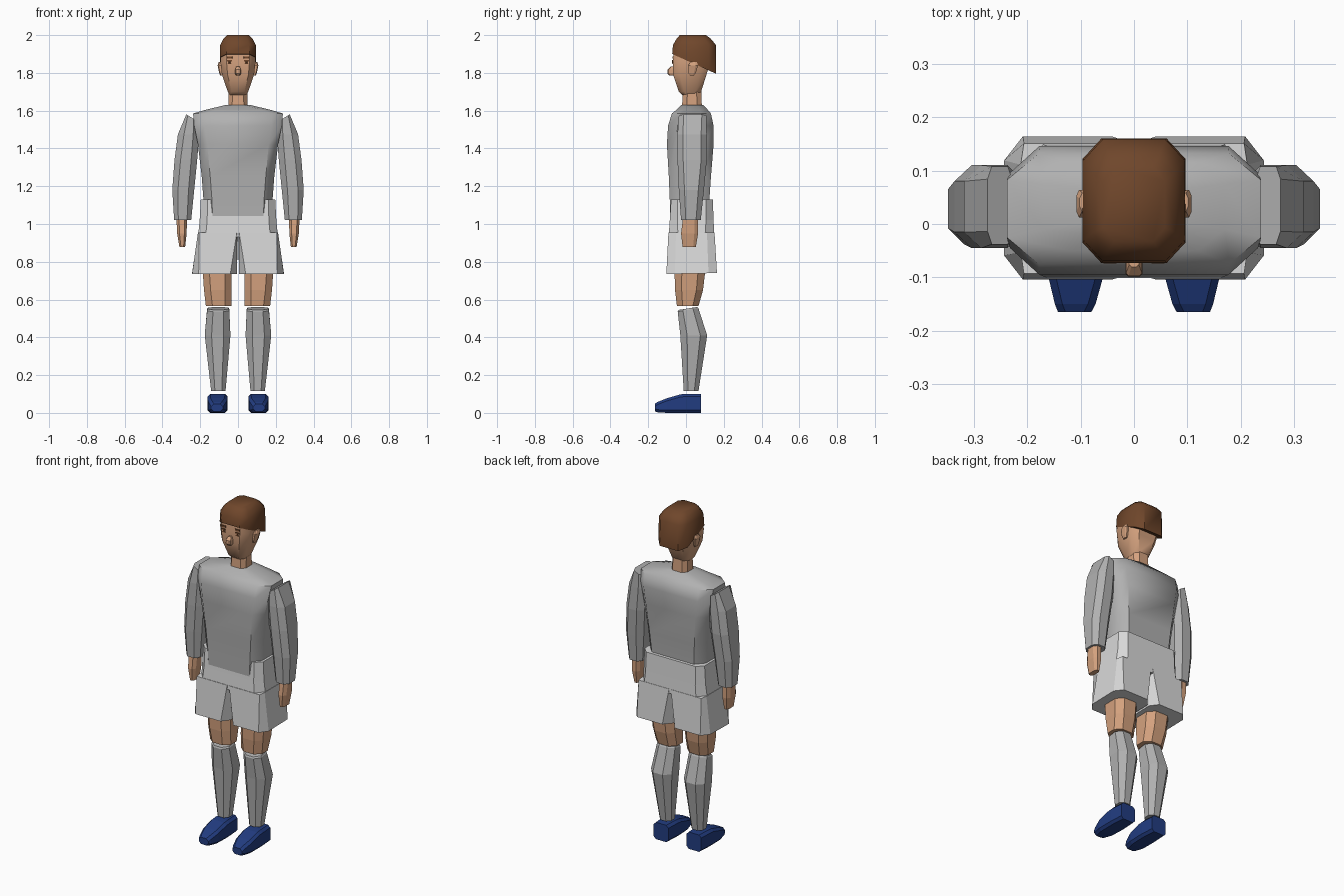
import bpy, bmesh, math


def material(name, rgb):
    m = bpy.data.materials.new(name)
    m.diffuse_color = (*rgb, 1.0)
    return m


SKIN = material("skin", (0.66, 0.36, 0.21))
HAIR = material("brown_hair", (0.16, 0.062, 0.024))
SHIRT = material("grey_cloth", (0.44, 0.44, 0.44))
SHORTS = material("light_grey_cloth", (0.69, 0.69, 0.69))
SHOE = material("blue_shoe", (0.016, 0.046, 0.22))


def ring(a0, a1, b0, b1, ca, cb):
    """Rectangle with cut corners, in two axes."""
    return [(a0 + ca, b0), (a1 - ca, b0), (a1, b0 + cb), (a1, b1 - cb),
            (a1 - ca, b1), (a0 + ca, b1), (a0, b1 - cb), (a0, b0 + cb)]


def skin_rings(name, rings, mat, smooth=None):
    """Closed surface through a stack of eight-sided rings."""
    bm = bmesh.new()
    loops = [[bm.verts.new(p) for p in r] for r in rings]
    for lo, hi in zip(loops, loops[1:]):
        for i in range(8):
            j = (i + 1) % 8
            bm.faces.new((lo[i], lo[j], hi[j], hi[i]))
    bm.faces.new(loops[0][::-1])
    bm.faces.new(loops[-1])
    bmesh.ops.recalc_face_normals(bm, faces=bm.faces)
    me = bpy.data.meshes.new(name)
    bm.to_mesh(me)
    bm.free()
    me.materials.append(mat)
    ob = bpy.data.objects.new(name, me)
    bpy.context.collection.objects.link(ob)
    if smooth:
        bpy.ops.object.select_all(action='DESELECT')
        ob.select_set(True)
        bpy.context.view_layer.objects.active = ob
        bpy.ops.object.shade_smooth_by_angle(angle=math.radians(smooth))
    return ob


def loft(name, rows, mat, s=1, smooth=None):
    """Rows: z, x0, x1, y0, y1, corner x, corner y, optional slope of z along y."""
    rings = []
    for z, x0, x1, y0, y1, ca, cb, *k in rows:
        k = k[0] if k else 0
        rings.append([(s * x, y, z + k * (y - y0))
                      for x, y in ring(x0, x1, y0, y1, ca, cb)])
    return skin_rings(name, rings, mat, smooth)


def centred(name, rows, mat, smooth=None):
    """Rows: z, half width, y0, y1, corner x, corner y, optional slope."""
    return loft(name, [(r[0], -r[1], *r[1:]) for r in rows], mat, 1, smooth)


def plate(name, x0, x1, z0, z1, y, s):
    loft(name, [(z, x0, x1, y, y + 0.005, 0.001, 0.001) for z in (z0, z1)], HAIR, s)


# Head, hair and neck
centred("head", [
    (1.68, 0.042, -0.015, 0.06, 0.015, 0.02),
    (1.70, 0.054, -0.038, 0.08, 0.02, 0.03),
    (1.79, 0.085, -0.068, 0.108, 0.03, 0.035),
    (1.86, 0.093, -0.070, 0.130, 0.032, 0.035),
    (1.93, 0.090, -0.064, 0.130, 0.032, 0.035)], SKIN, 45)
centred("hair", [
    (1.90, 0.096, -0.073, 0.160, 0.035, 0.038, -0.45),
    (1.948, 0.094, -0.069, 0.158, 0.035, 0.038),
    (1.98, 0.078, -0.050, 0.132, 0.030, 0.034),
    (2.00, 0.058, -0.033, 0.106, 0.022, 0.026)], HAIR, 45)
centred("neck", [
    (1.60, 0.052, -0.022, 0.085, 0.02, 0.025),
    (1.72, 0.048, -0.016, 0.080, 0.02, 0.025)], SKIN)
centred("nose", [
    (1.785, 0.010, -0.088, -0.06, 0.004, 0.005),
    (1.797, 0.016, -0.098, -0.06, 0.005, 0.005),
    (1.818, 0.015, -0.097, -0.06, 0.005, 0.005),
    (1.835, 0.009, -0.080, -0.06, 0.004, 0.004)], SKIN)

# Shirt body
centred("shirt_body", [
    (1.00, 0.178, -0.084, 0.122, 0.045, 0.05),
    (1.13, 0.183, -0.086, 0.124, 0.045, 0.05),
    (1.25, 0.192, -0.091, 0.132, 0.045, 0.05),
    (1.42, 0.212, -0.101, 0.146, 0.050, 0.05),
    (1.52, 0.232, -0.095, 0.146, 0.055, 0.05),
    (1.585, 0.238, -0.075, 0.132, 0.060, 0.05),
    (1.605, 0.170, -0.050, 0.115, 0.050, 0.04),
    (1.63, 0.065, -0.024, 0.092, 0.025, 0.03)], SHIRT, 45)

# Shorts waist
centred("shorts_waist", [
    (0.93, 0.212, -0.092, 0.150, 0.04, 0.05),
    (1.02, 0.203, -0.086, 0.146, 0.04, 0.04),
    (1.13, 0.197, -0.079, 0.142, 0.035, 0.035)], SHORTS)

for side, s in (("left", 1), ("right", -1)):
    # Face details
    loft(side + "_ear", [
        (1.785, 0.075, 0.094, 0.018, 0.045, 0.004, 0.008),
        (1.80, 0.075, 0.100, 0.012, 0.052, 0.005, 0.010),
        (1.84, 0.075, 0.108, 0.012, 0.064, 0.005, 0.012),
        (1.857, 0.075, 0.102, 0.024, 0.058, 0.005, 0.010)], SKIN, s)
    plate(side + "_eyebrow", 0.030, 0.060, 1.876, 1.886, -0.0725, s)
    plate(side + "_upper_eyelid", 0.032, 0.058, 1.861, 1.868, -0.0735, s)
    plate(side + "_lower_eyelid", 0.034, 0.056, 1.846, 1.851, -0.0725, s)
    plate(side + "_pupil", 0.041, 0.049, 1.850, 1.862, -0.0728, s)

    # Sleeve, upper end tilted into the shoulder
    sleeve = [
        (1.02, 0.248, 0.338, -0.026, 0.078, 0.022, 0.025),
        (1.18, 0.232, 0.348, -0.038, 0.095, 0.030, 0.030),
        (1.34, 0.216, 0.336, -0.045, 0.110, 0.032, 0.030),
        (1.475, 0.205, 0.318, -0.045, 0.110, 0.032, 0.030),
        (1.58, 0.228, 0.274, -0.038, 0.108, 0.008, 0.024)]
    arm = loft(side + "_sleeve", sleeve, SHIRT, s)
    for v in arm.data.vertices:
        if v.co.z > 1.55:
            v.co.z -= 0.6 * (0.274 - abs(v.co.x))

    # Hand
    loft(side + "_hand", [
        (0.878, 0.280, 0.310, -0.018, 0.052, 0.008, 0.014),
        (0.95, 0.272, 0.322, -0.026, 0.064, 0.012, 0.020),
        (1.03, 0.270, 0.326, -0.016, 0.064, 0.014, 0.020)], SKIN, s)

    # Shorts leg
    loft(side + "_shorts_leg", [
        (0.735, 0.006, 0.243, -0.104, 0.164, 0.035, 0.045, 0.02),
        (0.955, 0.0, 0.212, -0.093, 0.151, 0.006, 0.04)], SHORTS, s)

    # Thigh
    loft(side + "_thigh", [
        (0.565, 0.034, 0.170, -0.048, 0.066, 0.035, 0.030),
        (0.65, 0.034, 0.180, -0.058, 0.090, 0.035, 0.035),
        (0.80, 0.036, 0.190, -0.062, 0.108, 0.035, 0.040)], SKIN, s)

    # Sock
    loft(side + "_sock", [
        (0.115, 0.066, 0.142, -0.012, 0.066, 0.020, 0.022),
        (0.41, 0.040, 0.176, -0.030, 0.112, 0.036, 0.036),
        (0.536, 0.046, 0.164, -0.044, 0.066, 0.032, 0.028, 0.16),
        (0.545, 0.050, 0.160, -0.040, 0.060, 0.032, 0.028, 0.16)], SHIRT, s)

    # Shoe, lofted from heel to toe
    shoe = [(0.080, 0.060, 0.156, 0.0, 0.100), (0.0, 0.055, 0.161, 0.0, 0.101),
            (-0.030, 0.055, 0.161, 0.0, 0.098), (-0.100, 0.058, 0.160, 0.0, 0.078),
            (-0.150, 0.072, 0.148, 0.003, 0.058), (-0.165, 0.080, 0.142, 0.008, 0.048)]
    skin_rings(side + "_shoe", [
        [(s * x, y, z) for x, z in ring(x0, x1, z0, z1, 0.014, 0.014)]
        for y, x0, x1, z0, z1 in shoe], SHOE)
